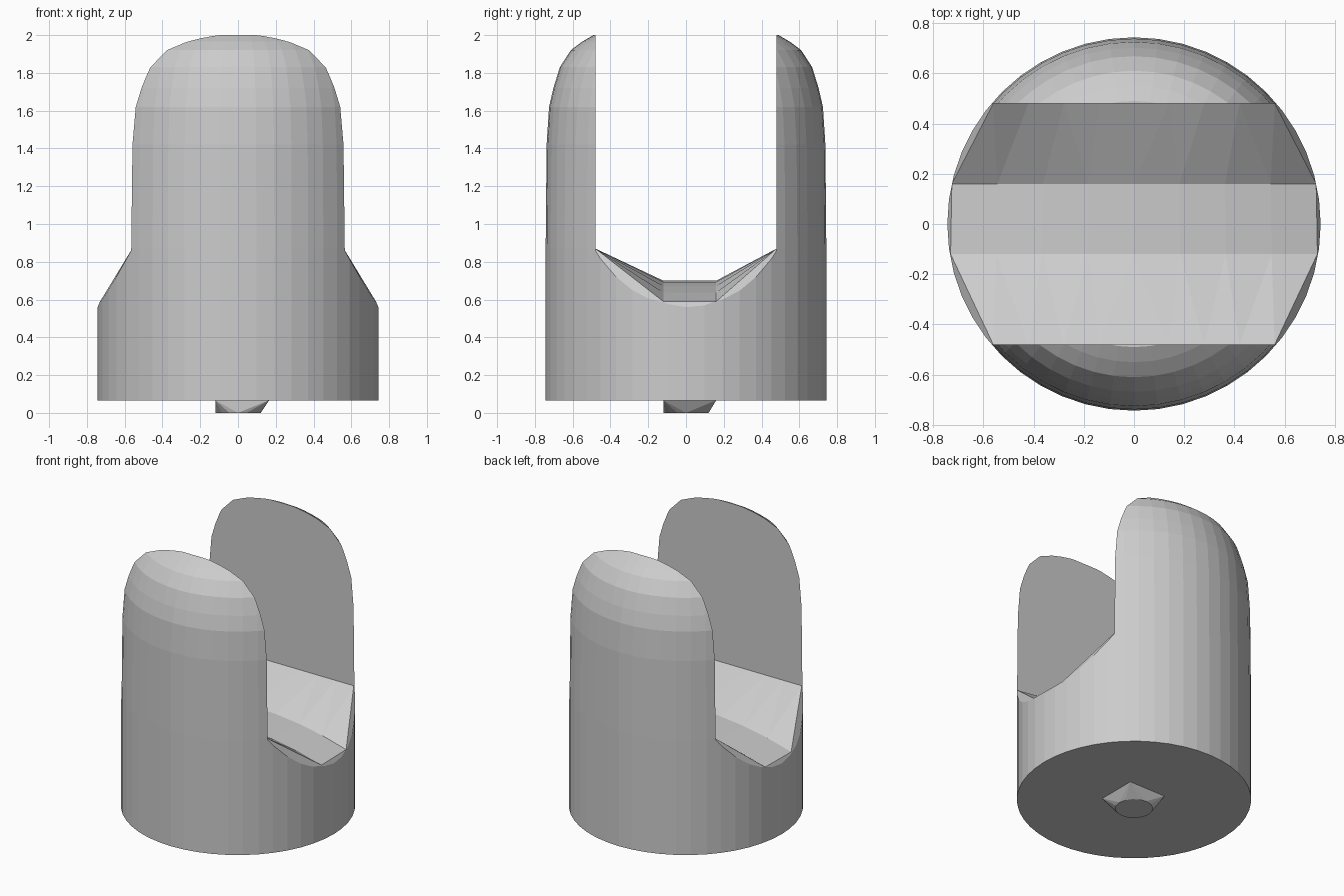
import bpy, bmesh, math

if "Cube" in bpy.data.objects:
    bpy.data.objects.remove(bpy.data.objects["Cube"])

BASE_Z = 0.065
SEGMENTS = 48


def make_object(name, bm):
    bmesh.ops.recalc_face_normals(bm, faces=bm.faces)
    mesh = bpy.data.meshes.new(name)
    bm.to_mesh(mesh)
    bm.free()
    obj = bpy.data.objects.new(name, mesh)
    bpy.context.collection.objects.link(obj)
    return obj


def lathe(name, profile):
    bm = bmesh.new()
    rings = []
    for r, z in profile:
        rings.append([bm.verts.new((r * math.cos(2 * math.pi * i / SEGMENTS),
                                    r * math.sin(2 * math.pi * i / SEGMENTS), z))
                      for i in range(SEGMENTS)])
    for a, b in zip(rings, rings[1:]):
        for i in range(SEGMENTS):
            j = (i + 1) % SEGMENTS
            bm.faces.new((a[i], a[j], b[j], b[i]))
    bm.faces.new(rings[0])
    bm.faces.new(rings[-1])
    return make_object(name, bm)


# Domed cylinder that the two arms are cut from
body = lathe("forked_body", [
    (0.743, BASE_Z), (0.743, 0.87), (0.738, 1.42), (0.725, 1.62), (0.702, 1.72),
    (0.668, 1.83), (0.61, 1.92), (0.55, 1.965), (0.49, 2.0)])

# Slot cutter: sloped sides, arched middle floor, chamfered rim at both ends.
# Each row is y, half length of the floor, height at centre, height at the end
rows = [(-0.48, 0.56, 0.87, 0.87), (-0.12, 0.73, 0.70, 0.59),
        (0.16, 0.725, 0.70, 0.59), (0.48, 0.56, 0.87, 0.87)]
bm = bmesh.new()
grid = []
for y, half, z_mid, z_end in rows:
    line = [(-half - 0.25, z_end - 0.5)]
    for k in range(-4, 5):
        t = k / 4
        line.append((half * t, z_mid + (z_end - z_mid) * t * t))
    line.append((half + 0.25, z_end - 0.5))
    grid.append([bm.verts.new((x, y, z)) for x, z in line])
for a, b in zip(grid, grid[1:]):
    for i in range(len(a) - 1):
        bm.faces.new((a[i], a[i + 1], b[i + 1], b[i]))
bmesh.ops.triangulate(bm, faces=bm.faces)
ext = bmesh.ops.extrude_face_region(bm, geom=bm.faces[:], use_keep_orig=True)
for v in ext["geom"]:
    if isinstance(v, bmesh.types.BMVert):
        v.co.z = 3.0
cutter = make_object("slot_cutter", bm)
cutter.hide_render = True

mod = body.modifiers.new("slot", "BOOLEAN")
mod.operation = "DIFFERENCE"
mod.solver = "EXACT"
mod.object = cutter
bpy.context.view_layer.objects.active = body
bpy.ops.object.modifier_apply(modifier=mod.name)
bpy.data.objects.remove(cutter)

# Small peg underneath: square at the base blending to a round tip
bm = bmesh.new()
for x in (-0.12, 0.165):
    for y in (-0.12, 0.16):
        bm.verts.new((x, y, BASE_Z + 0.002))
for i in range(16):
    a = 2 * math.pi * i / 16
    bm.verts.new((0.12 * math.cos(a), 0.12 * math.sin(a), 0))
bmesh.ops.convex_hull(bm, input=bm.verts[:])
make_object("bottom_peg", bm)
